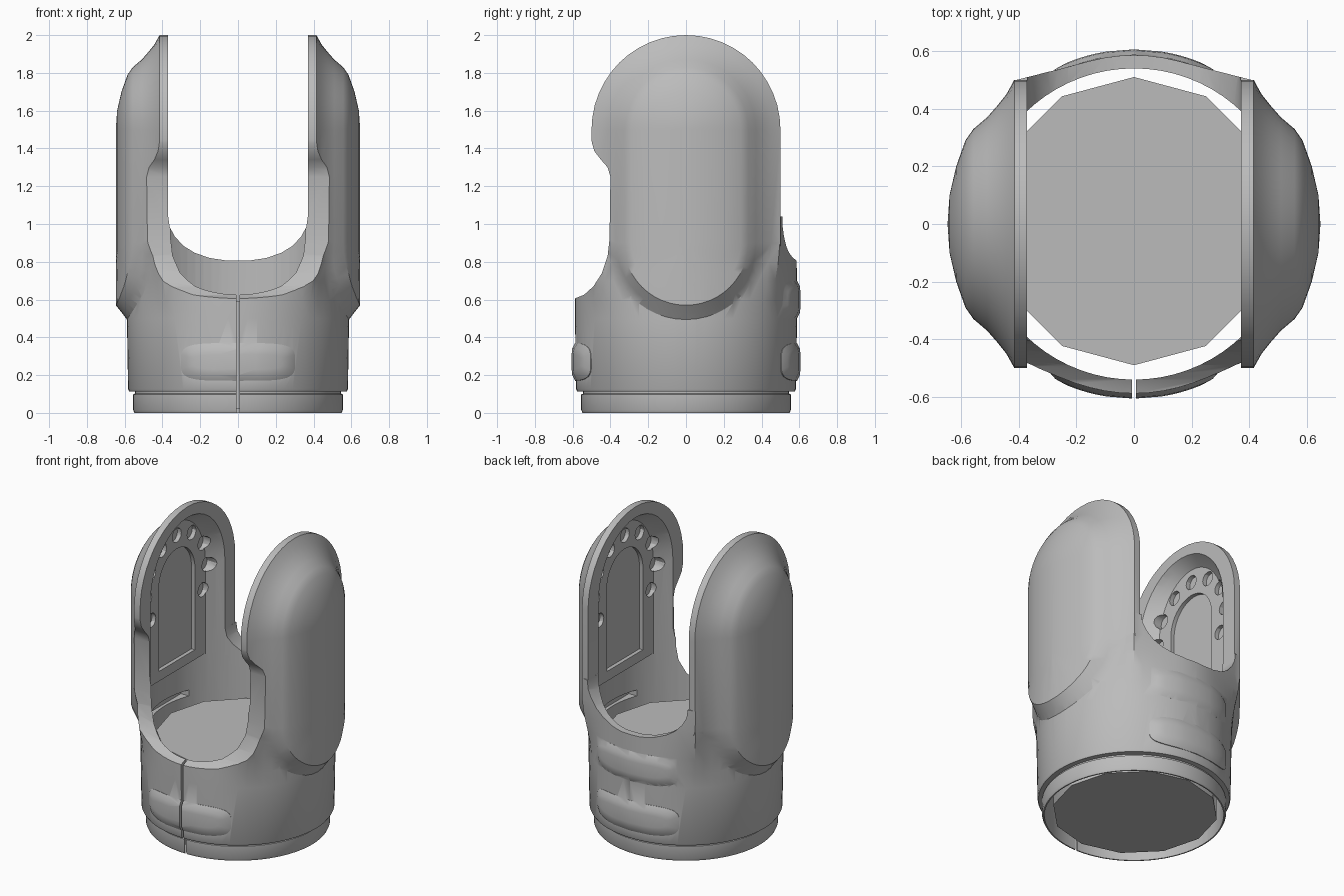
import bpy, bmesh, math
from math import sin, cos, pi, sqrt

if "Cube" in bpy.data.objects:
    bpy.data.objects.remove(bpy.data.objects["Cube"], do_unlink=True)

grey = bpy.data.materials.new("plain_grey")
grey.use_nodes = True
COLOUR = (0.5, 0.5, 0.5, 1)
grey.diffuse_color = COLOUR
grey.node_tree.nodes["Principled BSDF"].inputs["Base Color"].default_value = COLOUR


def loft(name, rings, strip_caps=False):
    """Closed solid skinned through rings with equal point counts."""
    bm = bmesh.new()
    loops = [[bm.verts.new(p) for p in ring] for ring in rings]
    n = len(loops[0])
    for a, b in zip(loops, loops[1:]):
        for i in range(n):
            j = (i + 1) % n
            bm.faces.new((a[i], a[j], b[j], b[i]))
    for cap in (loops[0], loops[-1]):
        if strip_caps:
            # Curved cap: bands joining mirrored points
            for i in range(n // 2):
                band = [cap[i], cap[i + 1], cap[n - i - 1], cap[(n - i) % n]]
                bm.faces.new(list(dict.fromkeys(band)))
        else:
            bm.faces.new(cap)
    bmesh.ops.recalc_face_normals(bm, faces=bm.faces)
    mesh = bpy.data.meshes.new(name)
    bm.to_mesh(mesh)
    bm.free()
    mesh.materials.append(grey)
    obj = bpy.data.objects.new(name, mesh)
    bpy.context.collection.objects.link(obj)
    return obj


def lathe(name, profile, sides=72, y0=0.0):
    return loft(name, [[(r * sin(2 * pi * i / sides), y0 + r * cos(2 * pi * i / sides), z)
                        for i in range(sides)] for r, z in profile])


def prism(name, outline, x):
    """Side outline (y, z) extruded across the model from -x to x."""
    return loft(name, [[(s * x, y, z) for y, z in outline] for s in (-1, 1)])


def arch(w, h, centre, bottom, steps=20):
    """Round-topped panel outline."""
    top = [(w * cos(pi * i / steps), centre + h * sin(pi * i / steps)) for i in range(steps + 1)]
    return top + [(-w, bottom), (w, bottom)]


def combine(target, tool, operation):
    mod = target.modifiers.new(operation, "BOOLEAN")
    mod.operation, mod.solver, mod.object = operation, "EXACT", tool
    bpy.context.view_layer.objects.active = target
    bpy.ops.object.modifier_apply(modifier=mod.name)
    bpy.data.objects.remove(tool, do_unlink=True)


def band_ring(r, z, flare, sides=72):
    """Round section that swells towards the four arm edges."""
    ring = []
    for i in range(sides):
        t = 2 * pi * i / sides
        off = abs(math.atan2(abs(cos(t)), abs(sin(t))) - math.radians(50))
        swell = 1 / cos(max(0, math.radians(26) - off)) - 1
        rr = r * (1 + flare * swell)
        ring.append((rr * sin(t), rr * cos(t), z))
    return ring


# Outward bulge of an arm by distance from its centre line
BULGE = [(0, .647), (.1, .64), (.2, .617), (.29, .585), (.33, .557), (.37, .51),
         (.41, .475), (.45, .443), (.5, .415)]


def bulge(d):
    for (d0, x0), (d1, x1) in zip(BULGE, BULGE[1:]):
        if d <= d1:
            return x0 + (x1 - x0) * (d - d0) / (d1 - d0)
    return BULGE[-1][1]


def arm_ring(d, side, steps=24):
    ring = []
    for half in (0, 1):
        for i in range(steps + 1):
            t = pi * half + pi * i / steps
            y, z = d * cos(t), (0.9 if half else 1.5) + d * sin(t)
            x = bulge(d)
            if half and d <= .33:
                x = bulge(abs(y))
            elif half:
                # Lower skirt sinks into the round band
                blend = min(1, 1.7 * abs(sin(t)))
                r = .645 - .06 * min(1, (d - .33) / .08) - .1 * max(0, d - .41)
                x += blend * (sqrt(r * r - y * y) - x)
            ring.append((side * x, y, z))
    return ring


def arm(side):
    rings = [arm_ring(d, side) for d in (.02, .1, .2, .29, .33, .37, .41, .45, .5)]
    inner = [(side * .37, y, z) for x, y, z in rings[-1]]
    return loft("arm", rings + [inner])


def grip_pad(z0, facing, steps=40):
    """Rounded raised pad wrapped on the lower band."""
    rings = []
    for r, w, h in ((.56, .54, .1), (.588, .54, .1), (.603, .47, .07), (.606, .4, .04)):
        ring = []
        for i in range(steps):
            c, s = cos(2 * pi * i / steps), sin(2 * pi * i / steps)
            a = w * math.copysign(abs(c) ** .5, c)
            ring.append((r * sin(a), facing * r * cos(a), z0 + h * math.copysign(abs(s) ** .5, s)))
        rings.append(ring)
    return loft("grip_pad", rings, strip_caps=True)


# Lower band with its stepped foot ring, hollowed before the arms join
BAND = [(.548, 0, 0), (.555, .015, 0), (.555, .098, 0), (.545, .102, 0), (.545, .112, 0),
        (.576, .114, 0), (.582, .125, 0), (.588, .5, 0), (.588, .6, .15), (.587, .7, .45),
        (.586, .8, .78), (.585, .9, .97), (.585, 1.04, .98)]
body = loft("holder_body", [band_ring(r, z, flare) for r, z, flare in BAND])
combine(body, lathe("band_bore", [(.54, -.1), (.54, 1.2)]), "DIFFERENCE")
for side in (1, -1):
    combine(body, arm(side), "UNION")
for z0, facing in ((.27, -1), (.27, 1), (.6, 1)):
    combine(body, grip_pad(z0, facing), "UNION")

# Clear the bore below the arm panels
combine(body, lathe("lower_bore", [(.54, -.1), (.54, .89)]), "DIFFERENCE")

# U-shaped gap between the arms, dipping lowest at the middle of the back
half_u = [(.371, 1.05), (.362, .985), (.335, .935), (.29, .885), (.23, .848), (.15, .82), (.07, .808)]
u_shape = [(.371, 2.1)] + half_u + [(-x, z) for x, z in reversed(half_u)] + [(-.371, 2.1)]
combine(body, loft("arm_gap", [[(x, y, z) for x, z in u_shape] for y in (-.8, .8)]), "DIFFERENCE")

# Front notch
notch = [(-.8, .605), (-.59, .605), (-.54, .625), (-.49, .67), (-.445, .74), (-.415, .83), (-.405, .92),
         (-.4, 1.25), (-.415, 1.3), (-.45, 1.34), (-.485, 1.385), (-.498, 1.43), (-.505, 1.48), (-.8, 1.48)]
combine(body, prism("front_notch", notch, .7), "DIFFERENCE")

# Inner face of the arms: curved pocket, shallow window, ring of holes, lower slot
half_pocket = [(.37, .393, .43), (.41, .351, .405), (.45, .3, .375)]
pocket = [[(s * x, y, z) for y, z in arch(w, h, 1.5, .885)]
          for s, part in ((-1, half_pocket[::-1]), (1, half_pocket)) for x, w, h in part]
combine(body, loft("pocket", pocket), "DIFFERENCE")
combine(body, prism("window", arch(.19, .2, 1.5, .955), .475), "DIFFERENCE")
for k in range(-1, 8):
    t = k * pi / 6
    hole = [(.31 * cos(t) + .047 * cos(u * pi / 6), 1.48 + .31 * sin(t) + .047 * sin(u * pi / 6))
            for u in range(12)]
    combine(body, prism("hole", hole, .478), "DIFFERENCE")
combine(body, prism("slot", [(-.2, .63), (.2, .63), (.2, .67), (-.2, .67)], .56), "DIFFERENCE")

# Split line down the front
combine(body, prism("split", [(-.7, -.1), (-.45, -.1), (-.45, .7), (-.7, .7)], .007), "DIFFERENCE")

# Core plug standing inside the band
plug = lathe("core_plug", [(.5, .02), (.5, .59)], sides=12, y0=.01)

for obj in (body, plug):
    bpy.ops.object.select_all(action="DESELECT")
    obj.select_set(True)
    bpy.context.view_layer.objects.active = obj
    bpy.ops.object.shade_smooth_by_angle(angle=math.radians(30))
